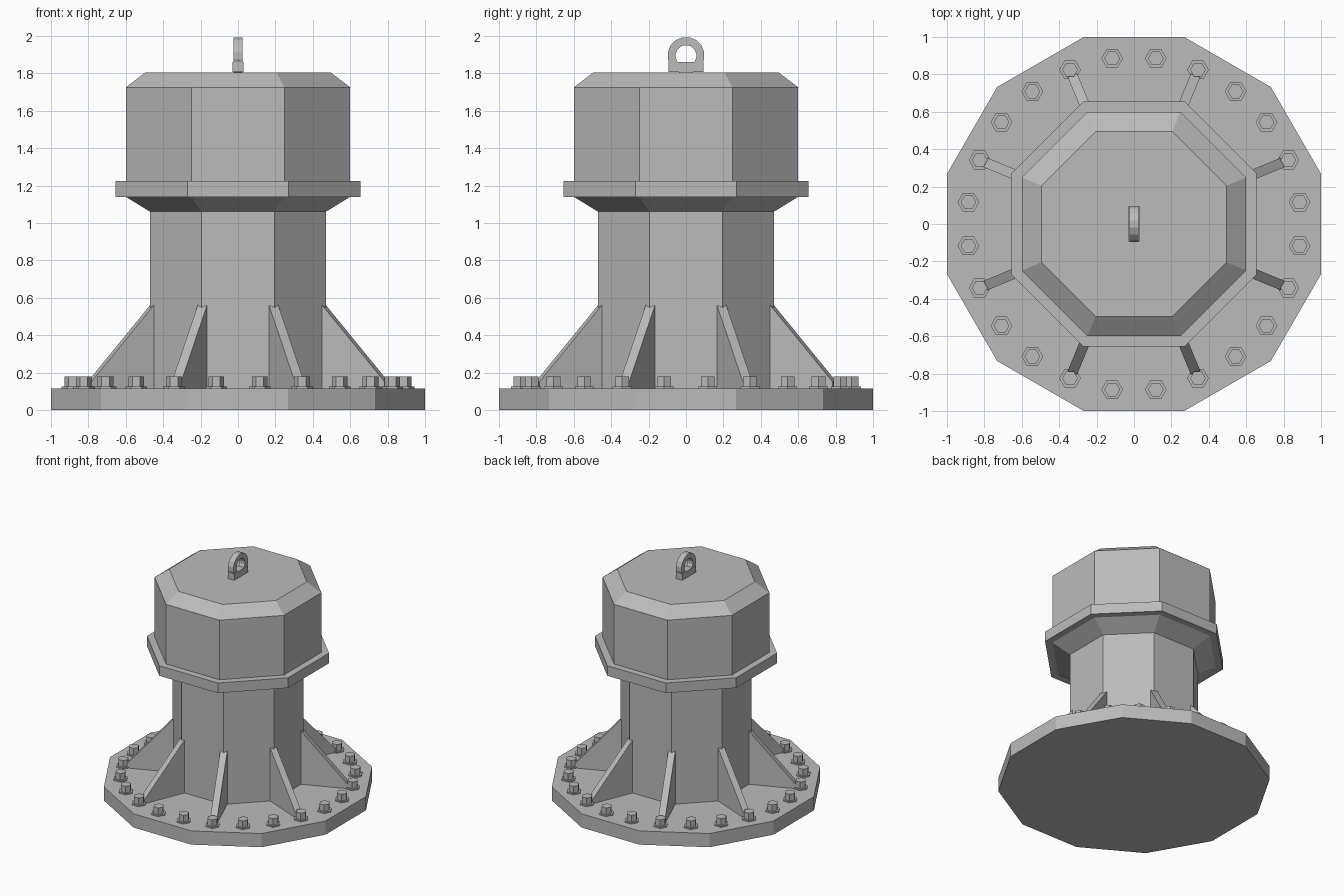
import bpy, bmesh
from math import cos, sin, pi, radians
from mathutils import Matrix

if "Cube" in bpy.data.objects:
    bpy.data.objects.remove(bpy.data.objects["Cube"])

grey = bpy.data.materials.new("plain_grey")
grey.use_nodes = True
COLOUR = (0.5, 0.5, 0.5, 1)
grey.diffuse_color = COLOUR
grey.node_tree.nodes["Principled BSDF"].inputs["Base Color"].default_value = COLOUR


def finish(bm, name):
    bmesh.ops.recalc_face_normals(bm, faces=bm.faces)
    mesh = bpy.data.meshes.new(name)
    bm.to_mesh(mesh)
    bm.free()
    mesh.materials.append(grey)
    obj = bpy.data.objects.new(name, mesh)
    bpy.context.collection.objects.link(obj)
    return obj


def lathe(bm, profile, sides, turn=0.0, centre=(0, 0)):
    """Stack polygon rings given as (corner radius, height) and cap both ends."""
    rings = []
    for r, z in profile:
        angles = [turn + 2 * pi * i / sides for i in range(sides)]
        rings.append([bm.verts.new((centre[0] + r * cos(a), centre[1] + r * sin(a), z))
                      for a in angles])
    for low, high in zip(rings, rings[1:]):
        for i in range(sides):
            j = (i + 1) % sides
            bm.faces.new((low[i], low[j], high[j], high[i]))
    bm.faces.new(rings[0])
    bm.faces.new(rings[-1])


def flat_sided(name, profile, sides):
    """Polygonal body whose profile radii are measured to the flats."""
    bm = bmesh.new()
    half = pi / sides
    lathe(bm, [(r / cos(half), z) for r, z in profile], sides, half)
    return finish(bm, name)


BASE_TOP = 0.115

# Main body
flat_sided("base_plate", [(1.0, 0), (1.0, BASE_TOP)], 12)
flat_sided("column", [(0.47, BASE_TOP), (0.47, 1.06)], 8)
flat_sided("flared_neck", [(0.47, 1.06), (0.6, 1.14)], 8)
flat_sided("collar", [(0.655, 1.14), (0.655, 1.225)], 8)
flat_sided("head", [(0.6, 1.225), (0.6, 1.725), (0.495, 1.805)], 8)

# Gusset ribs at the column corners
bm = bmesh.new()
outline = [(0.47, BASE_TOP), (0.86, BASE_TOP), (0.86, 0.15), (0.485, 0.575), (0.47, 0.575)]
for k in range(8):
    spin = Matrix.Rotation(radians(22.5 + 45 * k), 3, "Z")
    face = bm.faces.new([bm.verts.new((r, -0.027, z)) for r, z in outline])
    out = bmesh.ops.extrude_face_region(bm, geom=[face])["geom"]
    extruded = [v for v in out if isinstance(v, bmesh.types.BMVert)]
    bmesh.ops.translate(bm, verts=extruded, vec=(0, 0.054, 0))
    bmesh.ops.rotate(bm, verts=list(face.verts) + extruded, matrix=spin)
finish(bm, "gusset_ribs")

# Ring of flanged hex bolts
bm = bmesh.new()
bolt = [(0.058, BASE_TOP), (0.058, 0.125), (0.042, 0.125), (0.042, 0.18)]
for k in range(24):
    a = radians(7.5 + 15 * k)
    lathe(bm, bolt, 6, 0, (0.893 * cos(a), 0.893 * sin(a)))
finish(bm, "flange_bolts")

# Lifting eye: foot block and ring
bm = bmesh.new()
bmesh.ops.create_cube(bm, size=1)
bmesh.ops.scale(bm, verts=bm.verts, vec=(0.06, 0.185, 0.055))
bmesh.ops.translate(bm, verts=bm.verts, vec=(0, 0, 1.8335))
finish(bm, "lifting_eye_foot")

bm = bmesh.new()
SEGMENTS = 16
section = [(0.099, -0.025), (0.099, 0.025), (0.056, 0.025), (0.056, -0.025)]
rings = []
for i in range(SEGMENTS):
    a = 2 * pi * (i + 0.5) / SEGMENTS
    rings.append([bm.verts.new((x, r * cos(a), 1.895 + r * sin(a))) for r, x in section])
for i in range(SEGMENTS):
    here, there = rings[i], rings[(i + 1) % SEGMENTS]
    for j in range(4):
        n = (j + 1) % 4
        bm.faces.new((here[j], here[n], there[n], there[j]))
finish(bm, "lifting_eye_ring")
